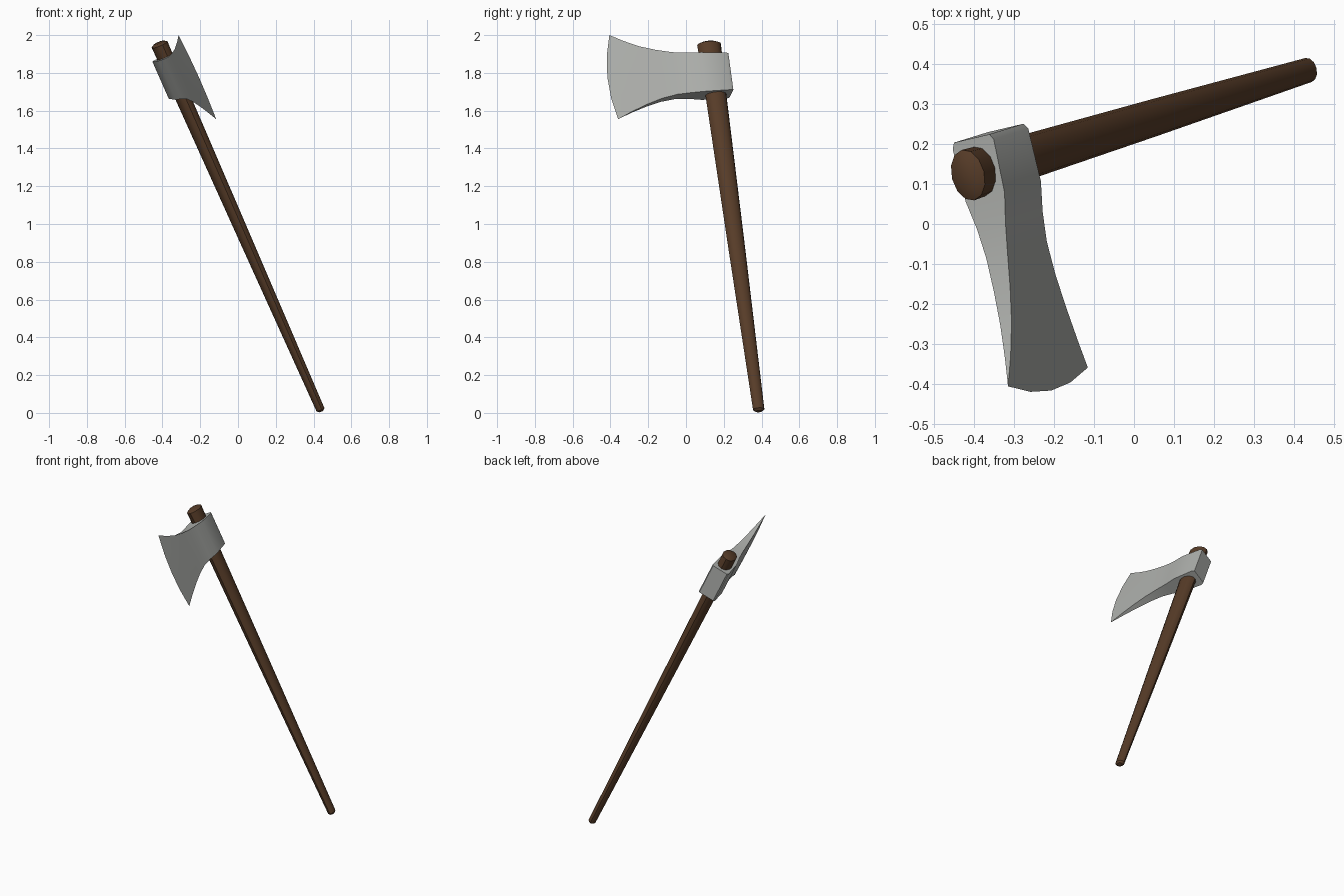
import bpy, bmesh, math
from mathutils import Vector, Matrix

if "Cube" in bpy.data.objects:
    bpy.data.objects.remove(bpy.data.objects["Cube"])

# Tilted frame: U towards the cutting edge, V across the head, W up the handle
O = Vector((-0.349, 0.1425, 1.80))
W = Vector((-0.400, -0.1235, 0.908)).normalized()
U = Vector((0.247, -0.968, -0.0415))
U = (U - W * U.dot(W)).normalized()
V = W.cross(U)


def place(u, v, w):
    return O + U * u + V * v + W * w


def material(name, rgb):
    m = bpy.data.materials.new(name)
    m.diffuse_color = (*rgb, 1)
    m.use_nodes = True
    m.node_tree.nodes["Principled BSDF"].inputs["Base Color"].default_value = m.diffuse_color
    return m


def loft(name, rings, mat, angle):
    """Skin a list of equal-length rings, cap both ends, smooth by angle."""
    bm = bmesh.new()
    loops = [[bm.verts.new(p) for p in ring] for ring in rings]
    n = len(loops[0])
    for a, b in zip(loops, loops[1:]):
        for i in range(n):
            j = (i + 1) % n
            bm.faces.new((a[i], a[j], b[j], b[i]))
    bm.faces.new(loops[0])
    if (rings[-1][0] - rings[-1][-1]).length > 1e-4:
        bm.faces.new(loops[-1])
    bmesh.ops.remove_doubles(bm, verts=bm.verts, dist=1e-4)
    bmesh.ops.recalc_face_normals(bm, faces=bm.faces)
    me = bpy.data.meshes.new(name)
    bm.to_mesh(me)
    bm.free()
    me.materials.append(mat)
    ob = bpy.data.objects.new(name, me)
    bpy.context.collection.objects.link(ob)
    bpy.ops.object.select_all(action='DESELECT')
    ob.select_set(True)
    bpy.context.view_layer.objects.active = ob
    bpy.ops.object.shade_smooth_by_angle(angle=math.radians(angle))
    return ob


steel = material("steel_grey", (0.42, 0.43, 0.41))
wood = material("dark_brown_wood", (0.095, 0.045, 0.021))

# Axe head: stations of (u at corners, outward bulge, half thickness, top w, bottom w)
stations = [
    (-0.085, 0.0, 0.050, 0.090, -0.123),
    (-0.070, 0.0, 0.058, 0.090, -0.126),
    (0.065, 0.0, 0.055, 0.097, -0.130),
    (0.140, 0.0, 0.040, 0.103, -0.129),
    (0.215, 0.0, 0.030, 0.113, -0.132),
    (0.300, 0.005, 0.023, 0.132, -0.150),
    (0.385, 0.010, 0.016, 0.158, -0.180),
    (0.470, 0.022, 0.008, 0.196, -0.217),
    (0.542, 0.035, 0.000, 0.236, -0.254),
]
ROWS = 4
rings = []
for u, bulge, hv, top, bot in stations:
    side = []
    for k in range(ROWS + 1):
        t = k / ROWS
        uu = u + bulge * (1 - (2 * t - 1) ** 2) + 0.014 * (t - 0.5) * bulge / 0.035
        side.append((uu, top + (bot - top) * t))
    rings.append([place(a, hv, w) for a, w in side] +
                 [place(a, -hv, w) for a, w in reversed(side)])
loft("axe_head", rings, steel, 40)

# Handle: tapered oval shaft with slightly domed ends, (w, half width u, half width v)
shaft = [
    (-1.973, 0.018, 0.013),
    (-1.962, 0.031, 0.023),
    (-1.000, 0.046, 0.033),
    (-0.130, 0.057, 0.041),
    (0.165, 0.065, 0.045),
    (0.176, 0.040, 0.027),
]
SIDES = 12
rings = [[place(hu * math.cos(math.tau * i / SIDES), hv * math.sin(math.tau * i / SIDES), w)
          for i in range(SIDES)] for w, hu, hv in shaft]
loft("handle", rings, wood, 35)
